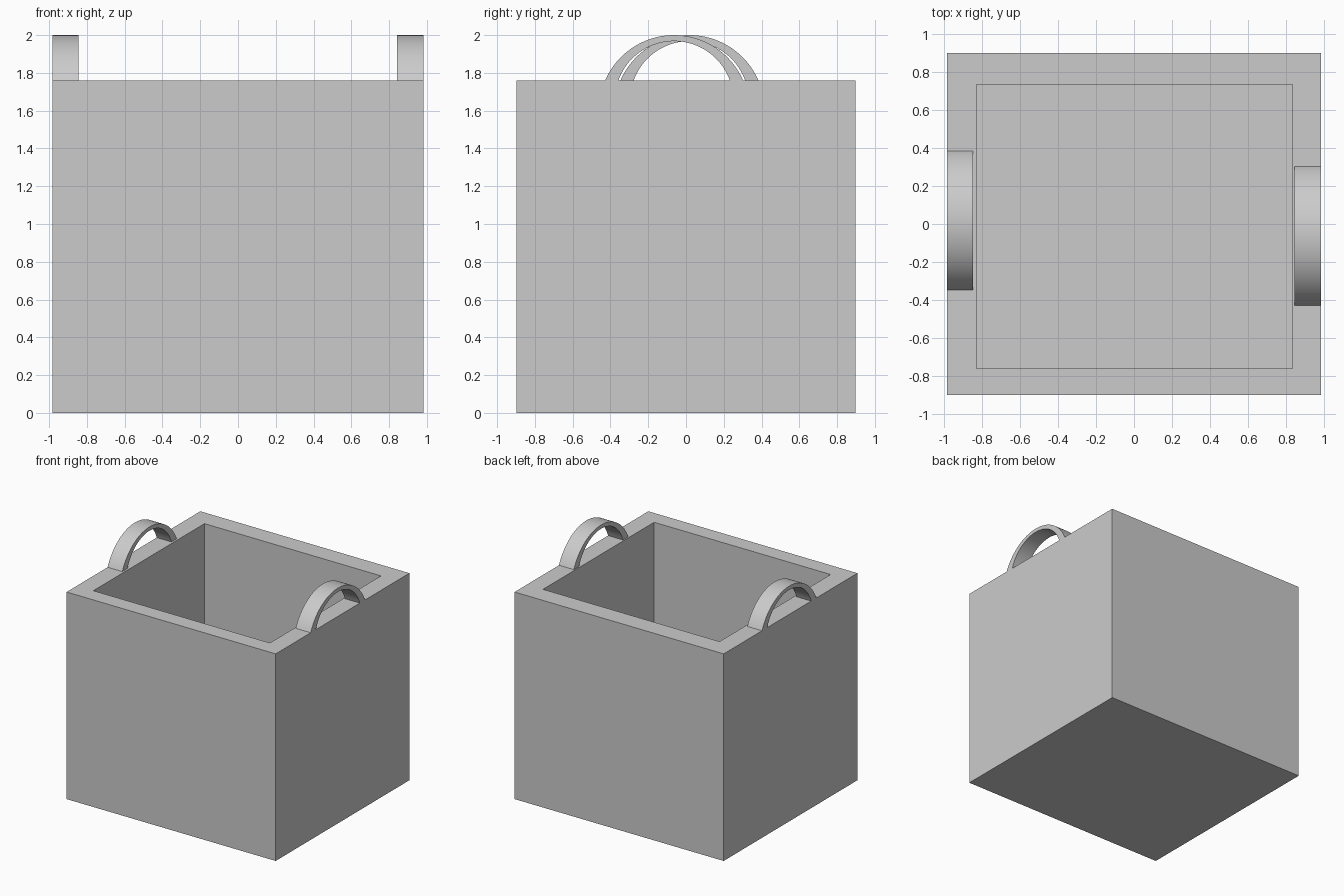
import bpy, bmesh, math

cube = bpy.data.objects.get("Cube")
if cube:
    bpy.data.objects.remove(cube, do_unlink=True)

grey = bpy.data.materials.new("plain grey")
grey.use_nodes = True
colour = (0.6, 0.6, 0.6, 1)
grey.diffuse_color = colour
grey.node_tree.nodes["Principled BSDF"].inputs["Base Color"].default_value = colour

RIM = 1.76    # height of the bin rim
FLOOR = 0.15  # height of the inner floor


def finish(name, bm):
    bmesh.ops.recalc_face_normals(bm, faces=bm.faces)
    mesh = bpy.data.meshes.new(name)
    bm.to_mesh(mesh)
    bm.free()
    mesh.materials.append(grey)
    obj = bpy.data.objects.new(name, mesh)
    bpy.context.collection.objects.link(obj)
    return obj


def ring(bm, x0, x1, y0, y1, z):
    return [bm.verts.new((x, y, z)) for x, y in ((x0, y0), (x1, y0), (x1, y1), (x0, y1))]


# Open bin: outer wall, rim, inner wall and floor as one skin
bm = bmesh.new()
outer = (-0.983, 0.983, -0.898, 0.898)
inner = (-0.828, 0.832, -0.76, 0.732)
loops = [ring(bm, *outer, 0), ring(bm, *outer, RIM), ring(bm, *inner, RIM), ring(bm, *inner, FLOOR)]
for low, high in zip(loops, loops[1:]):
    for i in range(4):
        j = (i + 1) % 4
        bm.faces.new((low[i], low[j], high[j], high[i]))
bm.faces.new(loops[0])
bm.faces.new(loops[-1])
finish("open_bin", bm)


def arc(half, top, steps=40):
    """Circular arc rising from the rim, given half its width and its top height."""
    rise = top - RIM
    radius = (half ** 2 + rise ** 2) / (2 * rise)
    sweep = math.asin(half / radius)
    angles = [sweep * (2 * i / steps - 1) for i in range(steps + 1)]
    return [(radius * math.sin(a), top - radius + radius * math.cos(a)) for a in angles]


# Carrying handles: arched straps, thinner at the crown
def handle(name, x0, x1, y_mid):
    bm = bmesh.new()
    rows = []
    for (yo, zo), (yi, zi) in zip(arc(0.365, 2.0), arc(0.295, 1.968)):
        corners = ((x0, yo, zo), (x1, yo, zo), (x1, yi, zi), (x0, yi, zi))
        rows.append([bm.verts.new((x, y + y_mid, z)) for x, y, z in corners])
    for a, b in zip(rows, rows[1:]):
        for i in range(4):
            j = (i + 1) % 4
            bm.faces.new((a[i], a[j], b[j], b[i]))
    bm.faces.new(rows[0])
    bm.faces.new(rows[-1])
    obj = finish(name, bm)
    bpy.ops.object.select_all(action="DESELECT")
    obj.select_set(True)
    bpy.context.view_layer.objects.active = obj
    bpy.ops.object.shade_smooth_by_angle(angle=math.radians(30))


handle("left_handle", 0.843, 0.983, -0.063)
handle("right_handle", -0.983, -0.845, 0.018)
